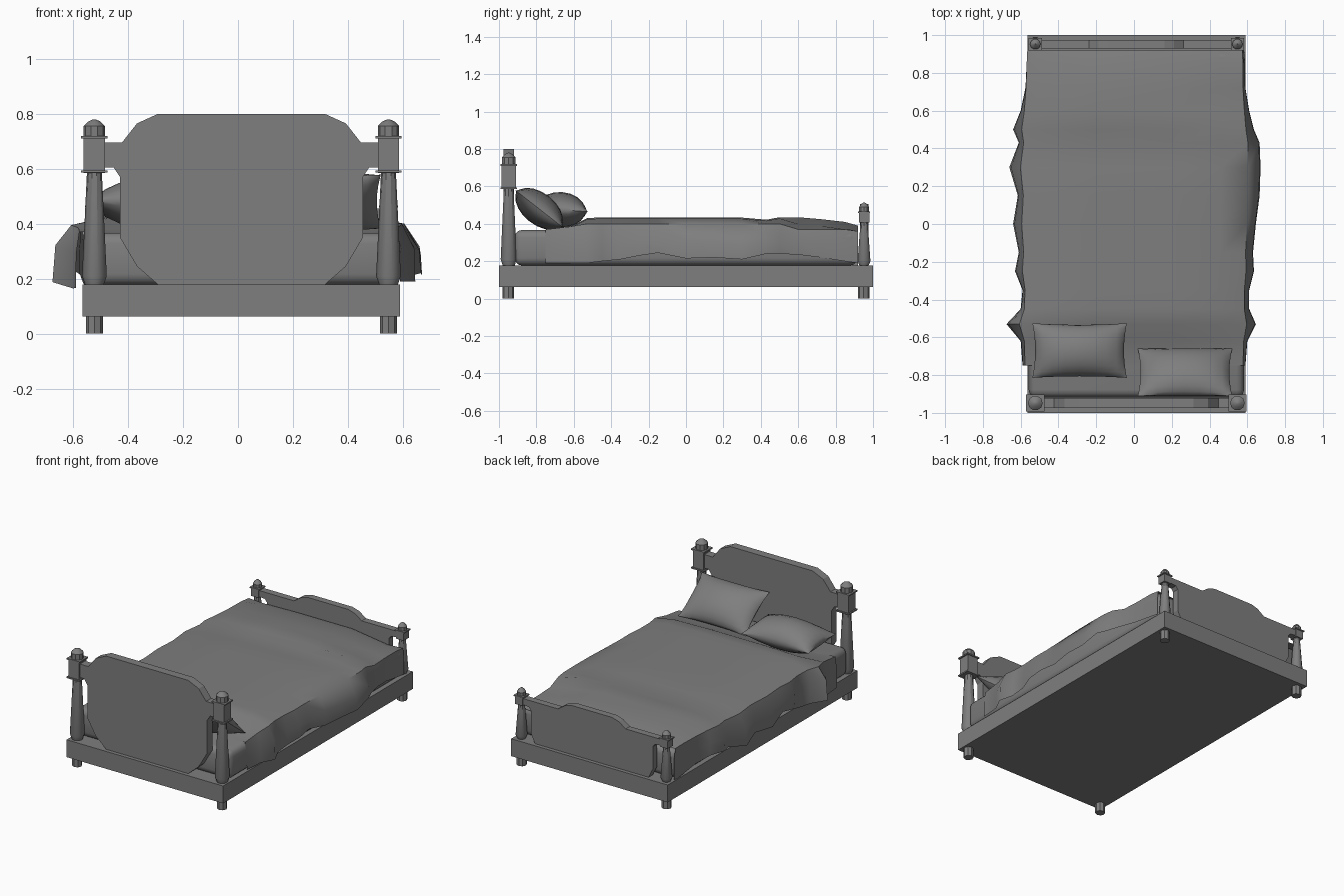
import bpy, bmesh, math, random
from mathutils import Matrix, Vector

random.seed(4)
cube = bpy.data.objects.get("Cube")
if cube:
    bpy.data.objects.remove(cube, do_unlink=True)

grey = bpy.data.materials.new("plain_grey")
grey.use_nodes = True
GREY = (0.21, 0.21, 0.21, 1)
grey.diffuse_color = GREY
grey.node_tree.nodes["Principled BSDF"].inputs["Base Color"].default_value = GREY

CX = 0.0125  # middle of the frame


def finish(name, bm, smooth=None):
    bmesh.ops.recalc_face_normals(bm, faces=bm.faces)
    mesh = bpy.data.meshes.new(name)
    bm.to_mesh(mesh)
    bm.free()
    mesh.materials.append(grey)
    ob = bpy.data.objects.new(name, mesh)
    bpy.context.collection.objects.link(ob)
    if smooth:
        bpy.ops.object.select_all(action='DESELECT')
        ob.select_set(True)
        bpy.context.view_layer.objects.active = ob
        bpy.ops.object.shade_smooth_by_angle(angle=math.radians(smooth))
    return ob


def add_box(bm, center, size):
    mat = Matrix.Translation(center) @ Matrix.Diagonal((*size, 1))
    return bmesh.ops.create_cube(bm, size=1, matrix=mat)["verts"]


def add_lathe(bm, x, y, profile, sides=10):
    rings = []
    for r, z in profile:
        rings.append([bm.verts.new((x + r * math.cos(a), y + r * math.sin(a), z))
                      for a in (math.tau * i / sides for i in range(sides))])
    for low, high in zip(rings, rings[1:]):
        for i in range(sides):
            j = (i + 1) % sides
            bm.faces.new((low[i], low[j], high[j], high[i]))
    bm.faces.new(rings[0])
    bm.faces.new(rings[-1])


def board(name, half, y0, y1):
    """Extrude a half outline, mirrored about the middle, into a plate."""
    bm = bmesh.new()
    outline = half + [(-x, z) for x, z in reversed(half)]
    face = bm.faces.new([bm.verts.new((CX + x, y0, z)) for x, z in outline])
    new = bmesh.ops.extrude_face_region(bm, geom=[face])["geom"]
    bmesh.ops.translate(bm, vec=(0, y1 - y0, 0),
                        verts=[v for v in new if isinstance(v, bmesh.types.BMVert)])
    finish(name, bm)


# Bed base
bm = bmesh.new()
add_box(bm, (CX, 0, 0.12), (1.155, 2, 0.116))
finish("bed_base", bm)

# Headboard and footboard
board("headboard", [(0.303, 0.8), (0.38, 0.765), (0.435, 0.695), (0.51, 0.695), (0.51, 0.605),
                    (0.465, 0.605), (0.442, 0.57), (0.442, 0.35), (0.38, 0.245), (0.303, 0.178)],
      -0.975, -0.92)
board("footboard", [(0.15, 0.505), (0.2, 0.49), (0.25, 0.455), (0.52, 0.455), (0.52, 0.415),
                    (0.465, 0.41), (0.45, 0.39), (0.45, 0.24), (0.42, 0.178)],
      0.93, 0.975)

# Corner posts with feet, square blocks and finials
for side, sx in (("right", -1), ("left", 1)):
    x = CX + sx * 0.535
    bm = bmesh.new()
    add_lathe(bm, x, -0.948, [(0.034, 0.178), (0.045, 0.21), (0.027, 0.59)])
    add_box(bm, (x, -0.948, 0.65), (0.078, 0.078, 0.13))
    for z in (0.59, 0.714):
        add_box(bm, (x, -0.948, z), (0.096, 0.09, 0.009))
    add_lathe(bm, x, -0.948, [(0.039, 0.715), (0.039, 0.755), (0.022, 0.772), (0.004, 0.78)])
    finish("head_post_" + side, bm, 35)

    bm = bmesh.new()
    add_lathe(bm, x, 0.952, [(0.026, 0.178), (0.036, 0.2), (0.02, 0.41)])
    add_box(bm, (x, 0.952, 0.435), (0.056, 0.056, 0.055))
    add_box(bm, (x, 0.952, 0.463), (0.07, 0.066, 0.008))
    add_lathe(bm, x, 0.952, [(0.028, 0.465), (0.028, 0.49), (0.016, 0.505), (0.003, 0.515)])
    finish("foot_post_" + side, bm, 35)

    for end, y in (("head", -0.95), ("foot", 0.95)):
        bm = bmesh.new()
        add_lathe(bm, x, y, [(0.031, 0), (0.031, 0.065)], 8)
        finish(f"{end}_foot_{side}", bm, 35)

# Mattress
bm = bmesh.new()
add_box(bm, (CX, 0, 0.272), (1.14, 1.835, 0.19))
bmesh.ops.bevel(bm, geom=bm.edges[:], offset=0.04, segments=3, affect='EDGES', profile=0.5)
finish("mattress", bm, 40)

# Draped blanket: each station is y, right hem x, left hem x, hem z, top z
stations = [(-0.75, -.59, .59, .19, .37), (-0.62, -.6, .6, .19, .385), (-0.53, -.675, .645, .19, .43),
            (-0.45, -.6, .61, .2, .435), (-0.35, -.59, .61, .21, .435), (-0.25, -.63, .635, .23, .435),
            (-0.15, -.61, .63, .245, .435), (0, -.64, .645, .215, .435), (0.15, -.615, .665, .22, .435),
            (0.3, -.66, .67, .21, .433), (0.43, -.61, .665, .24, .422), (0.5, -.64, .635, .24, .435),
            (0.6, -.6, .61, .235, .435), (0.72, -.575, .59, .22, .425), (0.85, -.565, .588, .2, .41),
            (0.92, -.555, .583, .19, .39)]
bm = bmesh.new()
rows = []
for y, xr, xl, hem, top in stations:
    row = []
    flare = lambda x, t: math.copysign(0.57, x) + (x - math.copysign(0.57, x)) * t
    drop = 0.03 if y > 0.55 else 0  # folded-back corner sits lower
    for x, z in ((xr, hem - 0.015 + random.uniform(-0.015, 0.015)),
                 (flare(xr, 0.9), 0.31 + random.uniform(-0.02, 0.02)),
                 (flare(xr, 0.35), min(0.395, top)), (-0.46, top - 0.006), (-0.2, top),
                 (0.2, top), (0.46, top - 0.006 - drop),
                 (flare(xl, 0.35), min(0.4, top) - drop),
                 (flare(xl, 0.95), 0.3 + random.uniform(-0.02, 0.02)), (xl, hem)):
        row.append(bm.verts.new((x, y, z)))
    rows.append(row)
for a, b in zip(rows, rows[1:]):
    for i in range(len(a) - 1):
        bm.faces.new((a[i], a[i + 1], b[i + 1], b[i]))
finish("blanket", bm, 50)


def pillow(name, center, size, tilt, turn):
    """Cushion with a thin seam and pinched corners."""
    n = 10
    bm = bmesh.new()
    place = Matrix.Translation(center) @ Matrix.Rotation(turn, 4, 'Z') @ Matrix.Rotation(tilt, 4, 'X')
    for up in (1, -1):
        grid = []
        for i in range(n + 1):
            u = -math.cos(math.pi * i / n)
            line = []
            for j in range(n + 1):
                v = -math.cos(math.pi * j / n)
                p = Vector((u * (1 - 0.06 * (1 - v * v) * u * u), v * (1 - 0.06 * (1 - u * u) * v * v),
                            up * ((1 - u * u) * (1 - v * v)) ** 0.6))
                line.append(bm.verts.new(place @ Vector([c * s / 2 for c, s in zip(p, size)])))
            grid.append(line)
        for i in range(n):
            for j in range(n):
                bm.faces.new((grid[i][j], grid[i + 1][j], grid[i + 1][j + 1], grid[i][j + 1]))
    bmesh.ops.remove_doubles(bm, verts=bm.verts, dist=0.0005)
    finish(name, bm, 50)


# Pillows: one leaning on the headboard, one lying flatter
pillow("leaning_pillow", (0.27, -0.785, 0.48), (0.5, 0.32, 0.17), math.radians(-38), 0)
pillow("flat_pillow", (-0.288, -0.67, 0.475), (0.5, 0.29, 0.19), math.radians(-4), 0)
